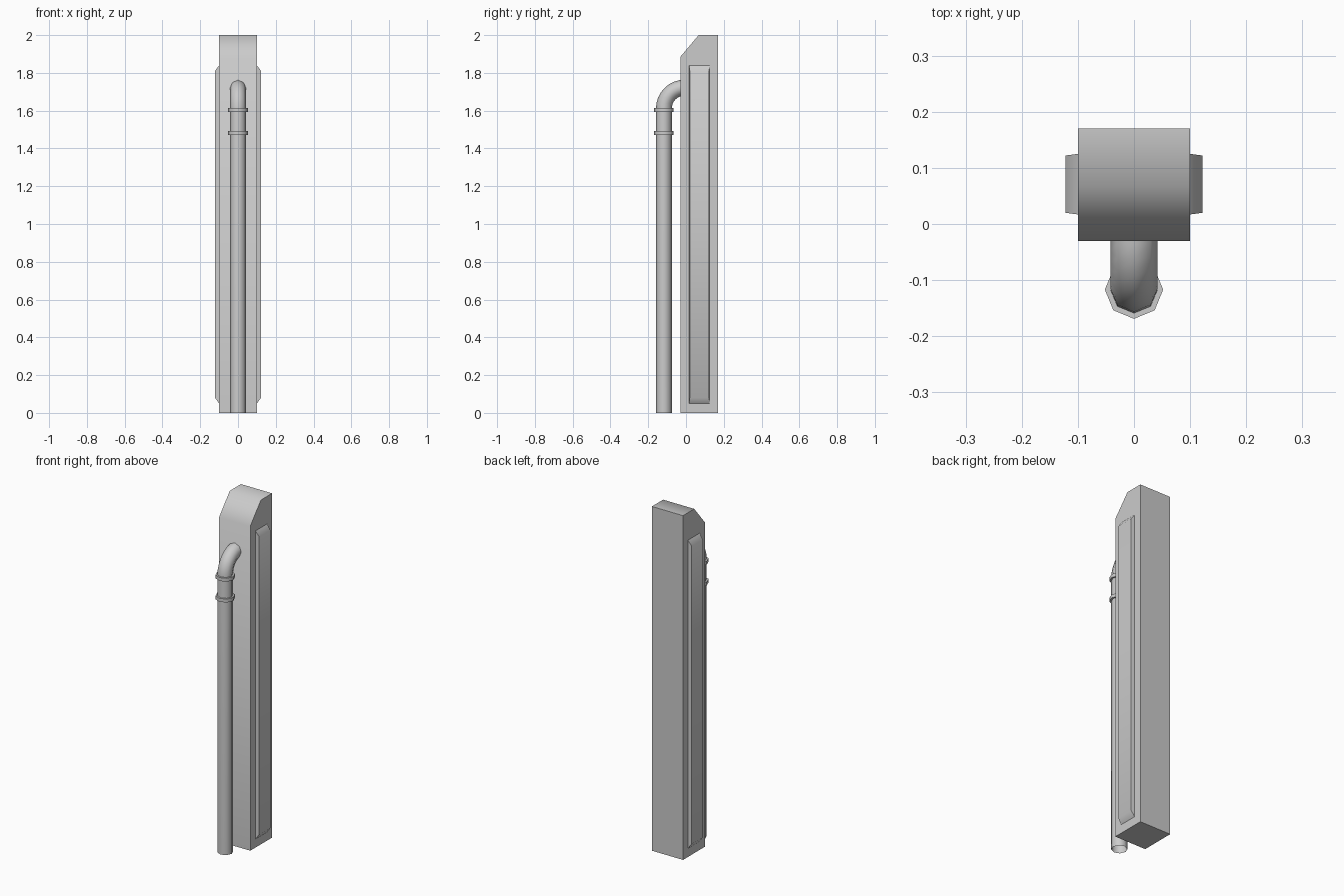
import bpy, math
from math import sin, cos, pi

if "Cube" in bpy.data.objects:
    bpy.data.objects.remove(bpy.data.objects["Cube"])


def make(name, verts, faces, angle=60):
    me = bpy.data.meshes.new(name)
    me.from_pydata(verts, [], faces)
    me.validate()
    ob = bpy.data.objects.new(name, me)
    bpy.context.collection.objects.link(ob)
    bpy.ops.object.select_all(action='DESELECT')
    ob.select_set(True)
    bpy.context.view_layer.objects.active = ob
    bpy.ops.object.shade_smooth_by_angle(angle=math.radians(angle))
    return ob


def skin(rings, n):
    """Quads joining consecutive rings of n vertices."""
    return [(r * n + i, r * n + (i + 1) % n, (r + 1) * n + (i + 1) % n, (r + 1) * n + i)
            for r in range(rings - 1) for i in range(n)]


# Post: side profile (y, z) with a sloped front top, extruded across x
prof = [(-0.03, 0), (0.17, 0), (0.17, 2), (0.067, 2), (-0.03, 1.885)]
n = len(prof)
verts = [(x, y, z) for x in (0.1, -0.1) for y, z in prof]
faces = [(i, i + n, (i + 1) % n + n, (i + 1) % n) for i in range(n)]
make("post", verts, faces + [tuple(range(n)), tuple(range(2 * n - 1, n - 1, -1))])

# Raised side panels with sloped ends
for name, s in (("right_panel", 1), ("left_panel", -1)):
    verts = []
    for x, y0, y1, z0, z1 in ((0.1, 0.017, 0.125, 0.05, 1.84), (0.122, 0.02, 0.122, 0.08, 1.81)):
        verts += [(s * x, y, z) for y, z in ((y0, z0), (y1, z0), (y1, z1), (y0, z1))]
    faces = skin(2, 4) + [(4, 5, 6, 7)]
    if s < 0:
        faces = [f[::-1] for f in faces]
    make(name, verts, faces)

# Eight-sided pipe: straight riser, then a quarter bend into the post
SIDES, PY, R = 8, -0.117, 0.042
BEND, BZ, STEPS = 0.11, 1.612, 8
path = [(PY, 0, 0)]
for k in range(STEPS + 1):
    a = pi / 2 * k / STEPS
    path.append((PY + BEND * (1 - cos(a)), BZ + BEND * sin(a), a))
verts = []
for y, z, a in path:
    for i in range(SIDES):
        t = 2 * pi * i / SIDES
        u = R * sin(t)
        verts.append((R * cos(t), y + u * cos(a), z - u * sin(a)))
make("pipe", verts, skin(len(path), SIDES))

# Pipe collars
for name, zc in (("upper_collar", 1.603), ("lower_collar", 1.482)):
    rings = [(R * 0.95, -0.01), (0.052, -0.01), (0.052, 0.01), (R * 0.95, 0.01)]
    verts = [(r * cos(2 * pi * i / SIDES), PY + r * sin(2 * pi * i / SIDES), zc + dz)
             for r, dz in rings for i in range(SIDES)]
    make(name, verts, skin(4, SIDES))
